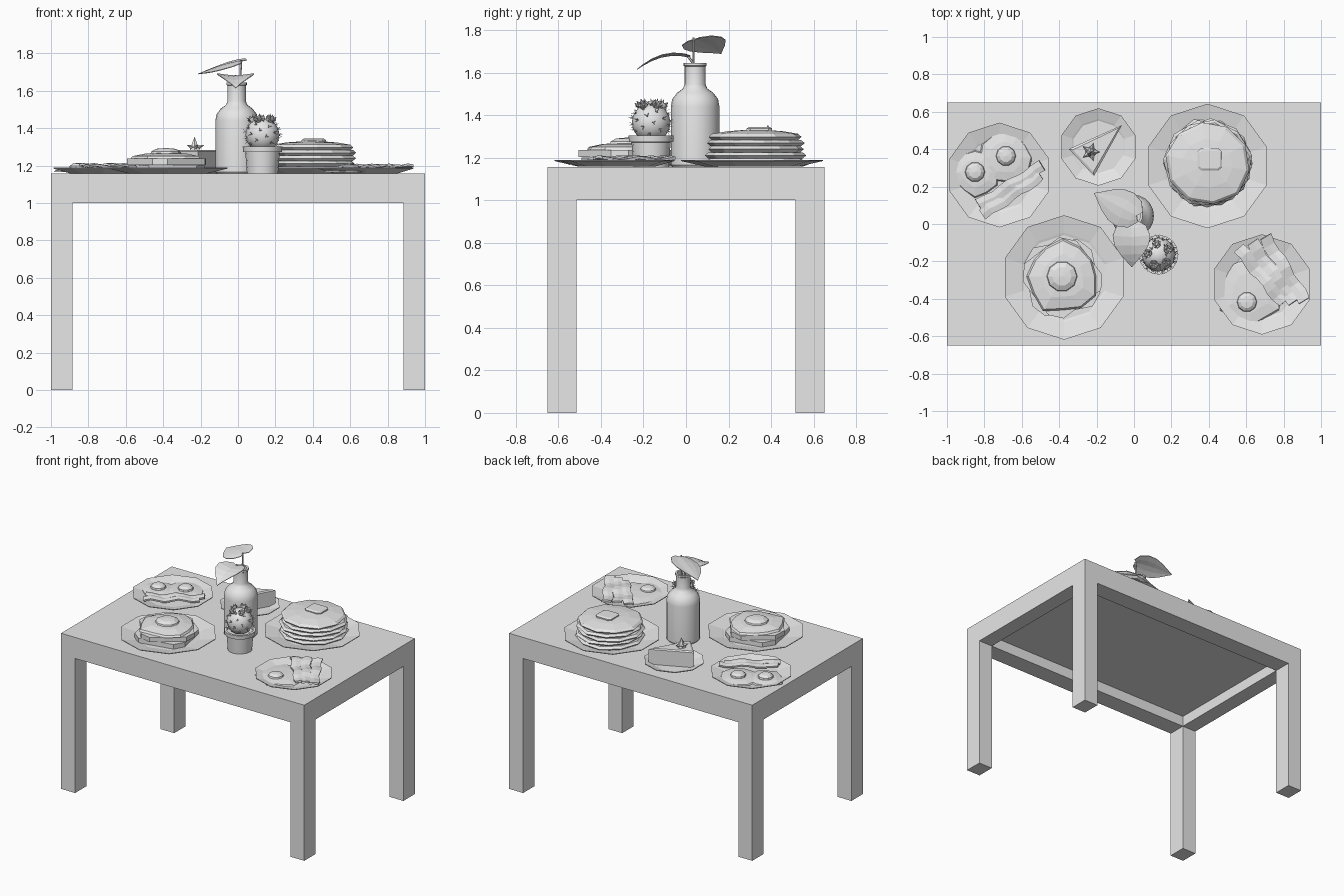
import bpy, bmesh, math, random
from mathutils import Vector, Matrix

if "Cube" in bpy.data.objects:
    bpy.data.objects.remove(bpy.data.objects["Cube"])

random.seed(4)
grey = bpy.data.materials.new("light grey")
grey.diffuse_color = (0.8, 0.8, 0.8, 1)
grey.use_nodes = True
grey.node_tree.nodes["Principled BSDF"].inputs["Base Color"].default_value = grey.diffuse_color
TOP = 1.157


def finish(name, bm, smooth=None):
    bmesh.ops.remove_doubles(bm, verts=bm.verts, dist=1e-5)
    bmesh.ops.recalc_face_normals(bm, faces=bm.faces)
    me = bpy.data.meshes.new(name)
    bm.to_mesh(me)
    bm.free()
    ob = bpy.data.objects.new(name, me)
    bpy.context.collection.objects.link(ob)
    me.materials.append(grey)
    if smooth:
        bpy.ops.object.select_all(action='DESELECT')
        bpy.context.view_layer.objects.active = ob
        ob.select_set(True)
        bpy.ops.object.shade_smooth_by_angle(angle=math.radians(smooth))
    return ob


def lathe(name, x, y, prof, n, turn=0.0, jitter=0.0, smooth=None):
    """Revolve (radius, z) points; jitter makes the outline uneven."""
    bm = bmesh.new()
    k = [1 + random.uniform(-jitter, jitter) for _ in range(n)]
    rings = []
    for r, z in prof:
        rings.append([bm.verts.new((x + r * k[i] * math.cos(turn + math.tau * i / n),
                                    y + r * k[i] * math.sin(turn + math.tau * i / n), z))
                      for i in range(n)])
    for a, b in zip(rings, rings[1:]):
        for i in range(n):
            j = (i + 1) % n
            bm.faces.new((a[i], a[j], b[j], b[i]))
    return finish(name, bm, smooth)


def prism(name, pts, z0, z1, inset=0.0, rise=0.0):
    bm = bmesh.new()
    lo = [bm.verts.new((p[0], p[1], z0)) for p in pts]
    hi = [bm.verts.new((p[0], p[1], z1)) for p in pts]
    n = len(pts)
    bm.faces.new(lo)
    top = bm.faces.new(hi)
    for i in range(n):
        bm.faces.new((lo[i], lo[(i + 1) % n], hi[(i + 1) % n], hi[i]))
    bmesh.ops.recalc_face_normals(bm, faces=bm.faces)
    if inset:
        bmesh.ops.inset_region(bm, faces=[top], thickness=inset, depth=rise)
    return finish(name, bm)


def add_cone(bm, base, d, r, length, n, r2=0.0):
    d = Vector(d).normalized()
    m = Matrix.Translation(Vector(base) + d * length / 2) @ d.to_track_quat('Z', 'Y').to_matrix().to_4x4()
    bmesh.ops.create_cone(bm, cap_ends=True, segments=n, radius1=r, radius2=r2, depth=length, matrix=m)


def sheet(name, rows, thick):
    """Surface through rows of points, given a thickness."""
    bm = bmesh.new()
    v = [[bm.verts.new(p) for p in row] for row in rows]
    for a, b in zip(v, v[1:]):
        for i in range(len(a) - 1):
            bm.faces.new((a[i], a[i + 1], b[i + 1], b[i]))
    ob = finish(name, bm)
    mod = ob.modifiers.new("thickness", 'SOLIDIFY')
    mod.thickness, mod.offset = thick, 0
    return ob


# table: one shell of filled cells, with legs, aprons and a recessed underside
xs, ys, zs = (-1, -.885, .885, 1), (-.65, -.515, .515, .65), (0, 1.0, 1.08, TOP)


def filled(c):
    i, j, k = c
    if min(c) < 0 or max(c) > 2:
        return False
    return k == 2 or (k == 1 and (i, j) != (1, 1)) or (k == 0 and i != 1 and j != 1)


bm = bmesh.new()
for cell in [(i, j, k) for i in range(3) for j in range(3) for k in range(3)]:
    for axis in range(3):
        for side in (0, 1):
            nb = list(cell)
            nb[axis] += 2 * side - 1
            if not filled(cell) or filled(nb):
                continue
            face = []
            for p, q in ((0, 0), (1, 0), (1, 1), (0, 1)):
                c = list(cell)
                c[axis] += side
                c[(axis + 1) % 3] += p
                c[(axis + 2) % 3] += q
                face.append(bm.verts.new((xs[c[0]], ys[c[1]], zs[c[2]])))
            bm.faces.new(face)
finish("table", bm)

# plates
for name, x, y, r in (("eggs_plate", -.72, .262, .28), ("cake_plate", -.19, .412, .207),
                      ("pancake_plate", .393, .31, .333), ("toast_plate", -.374, -.286, .333),
                      ("bacon_plate", .684, -.323, .268)):
    lathe(name, x, y, [(0, TOP + .001), (.66 * r, TOP + .001), (r, 1.184), (r, 1.189),
                       (.72 * r, 1.170), (.68 * r, 1.166), (0, 1.166)], 10, turn=math.pi / 10)

# pancake stack with butter
for i in range(5):
    z, r, h = 1.167 + i * .029, .238 - .003 * i, .029
    cap = [(.6 * r, z + h + .012), (0, z + h + .022)] if i == 4 else [(0, z + h)]
    lathe(f"pancake_{i + 1}", .397 + random.uniform(-.006, .006), .325,
          [(0, z), (.93 * r, z), (r, z + h * .5), (.93 * r, z + h)] + cap, 10, turn=i * .27, jitter=.03)
prism("butter", [(.405 + a * .065 + b * .002, .345 + c * .06) for a, c, b in
                 ((-1, -.7, 0), (-.7, -1, 0), (.7, -1, 0), (1, -.7, 0),
                  (1, .7, 0), (.7, 1, 0), (-.7, 1, 0), (-1, .7, 0))], 1.315, 1.337, .012, .007)

# toast slices under a fried egg
for i, (half, turn) in enumerate(((.185, .2), (.18, .65))):
    pts = [(half * a, half * b) for a, b in ((-1, -.65), (-.7, -1), (.7, -1), (1, -.65),
                                             (1, .6), (.65, 1), (-.65, 1), (-1, .6))]
    rot = Matrix.Rotation(turn, 2)
    pts = [Vector((-.385, -.285)) + rot @ Vector(p) for p in pts]
    prism(f"toast_{i + 1}", pts, 1.167 + .036 * i, 1.201 + .036 * i)


def egg(name, x, y, r, z, h, yolks, yr, yh):
    lathe(name + "_white", x, y, [(0, z), (r, z), (.95 * r, z + h * .4), (.6 * r, z + h * .8), (0, z + h)],
          12, jitter=.1)
    for i, (a, b) in enumerate(yolks):
        zz = z + h * .6
        lathe(f"{name}_yolk_{i + 1}", a, b, [(0, zz), (yr, zz), (yr * .92, zz + yh * .5),
                                             (yr * .6, zz + yh * .88), (0, zz + yh)], 10)


egg("toast_egg", -.38, -.28, .195, 1.237, .034, [(-.385, -.28)], .085, .037)
egg("left_egg", -.85, .275, .125, 1.166, .022, [(-.85, .278)], .055, .036)
egg("right_egg", -.69, .355, .135, 1.166, .022, [(-.685, .364)], .055, .036)
egg("side_egg", .62, -.37, .17, 1.166, .018, [(.604, -.417)], .055, .03)


# bacon strips: wavy ribbons
def bacon(name, a, b, width, z, phase):
    a, b = Vector(a), Vector(b)
    d = (b - a).normalized()
    side = Vector((-d.y, d.x)) * width / 2
    rows = []
    for i in range(9):
        c = a.lerp(b, i / 8) + side * .22 * math.sin(i * 1.7 + phase)
        zz = z + .008 * math.sin(i * 1.5 + phase)
        rows.append([(c.x + side.x * s, c.y + side.y * s, zz + .005 * (1 - abs(s))) for s in (-1, 0, 1)])
    sheet(name, rows, .013)


for i, (a, b) in enumerate((((-.81, .05), (-.50, .26)), ((-.83, .10), (-.49, .31)))):
    bacon(f"left_bacon_{i + 1}", a, b, .06, 1.195, i * 1.3)
for i, (a, b) in enumerate((((.56, -.13), (.80, -.42)), ((.63, -.10), (.85, -.42)),
                            ((.70, -.07), (.91, -.41)))):
    bacon(f"right_bacon_{i + 1}", a, b, .066, 1.192, i * 1.1)

# cake slice with a star topping
prism("cake_slice", [(-.064, .529), (-.348, .401), (-.214, .257)], 1.166, 1.276, .022, .007)
bm = bmesh.new()
add_cone(bm, (-.232, .385, 1.28), (0, 0, 1), .032, .075, 6)
for i in range(5):
    t = math.tau * i / 5
    add_cone(bm, (-.232, .385, 1.292), (math.cos(t), math.sin(t), .35), .02, .055, 4)
finish("cake_topping", bm)

# vase
VX, VY = -.007, .043
lathe("vase", VX, VY, [(0, TOP), (.108, TOP), (.114, 1.165), (.114, 1.44), (.108, 1.475), (.085, 1.505),
                       (.057, 1.525), (.049, 1.545), (.049, 1.628), (.054, 1.632), (.054, 1.645),
                       (.04, 1.645), (.04, 1.55), (0, 1.55)], 20, smooth=35)


# stems and leaves
def stem(name, pts, r=.006):
    bm = bmesh.new()
    for p, q in zip(pts, pts[1:]):
        p, q = Vector(p), Vector(q)
        add_cone(bm, p, q - p, r, (q - p).length, 6, r)
    finish(name, bm)


def leaf(name, base, tip, width, zfun, left, right):
    base, tip = Vector(base), Vector(tip)
    d = (tip - base).normalized()
    side = Vector((-d.y, d.x)) * width / 2
    rows = []
    for t, w in ((0, .3), (.1, .78), (.3, 1), (.5, .92), (.7, .62), (.88, .25), (1, .01)):
        c = base.lerp(tip, t)
        back = -d * .02 * (1 - t) ** 3
        rows.append([(c.x + side.x * w * s + back.x * abs(s), c.y + side.y * w * s + back.y * abs(s),
                      zfun(t) + w * abs(s) ** 1.3 * (left if s > 0 else right)) for s in (-1, -.5, 0, .5, 1)])
    sheet(name, rows, .004)


stem("upper_stem", [(0, .035, 1.55), (.012, .035, 1.66), (.016, .035, 1.765)])
leaf("upper_leaf", (.015, .045), (-.212, .165), .2, lambda t: 1.758 - .068 * t ** 1.4, -.035, .022)
stem("lower_stem", [(-.01, .035, 1.55), (-.012, .03, 1.65), (-.014, .005, 1.682)])
leaf("lower_leaf", (-.014, .0), (-.012, -.23), .2, lambda t: 1.675 + .05 * t - .11 * t * t, .012, .012)

# cactus pot and soil
CX, CY = .131, -.164
lathe("cactus_pot", CX, CY, [(0, TOP), (.083, TOP), (.092, 1.272), (.104, 1.274), (.106, 1.303),
                             (.09, 1.303), (.088, 1.288), (0, 1.288)], 16, smooth=30)

# cactus ball, spine clusters and buds
centre, R = Vector((CX, CY, 1.365)), .091
bm = bmesh.new()
bmesh.ops.create_uvsphere(bm, u_segments=12, v_segments=8, radius=R, matrix=Matrix.Translation(centre))
finish("cactus_ball", bm, smooth=40)
bm = bmesh.new()
for i in range(36):
    h = .9 - 1.5 * i / 35
    t = i * 2.39996
    d = Vector((math.cos(t) * math.sqrt(1 - h * h), math.sin(t) * math.sqrt(1 - h * h), h))
    u = d.orthogonal().normalized()
    for k in range(3):
        spread = Matrix.Rotation(math.tau * k / 3, 3, d) @ u
        add_cone(bm, centre + d * R * .95, d + spread * .6, .003, .026, 3)
finish("cactus_spines", bm)
bm = bmesh.new()
for i in range(5):
    t = math.tau * i / 5 + .5
    d = Vector((math.cos(t) * .55, math.sin(t) * .55, .84))
    p = centre + d * R * .9
    add_cone(bm, p, d, .014, .025, 6, .026)
    for k in range(5):
        spread = Matrix.Rotation(math.tau * k / 5, 3, d) @ d.orthogonal().normalized()
        add_cone(bm, p + d * .018 + spread * .01, d + spread * .5, .011, .025, 4)
finish("cactus_buds", bm)
